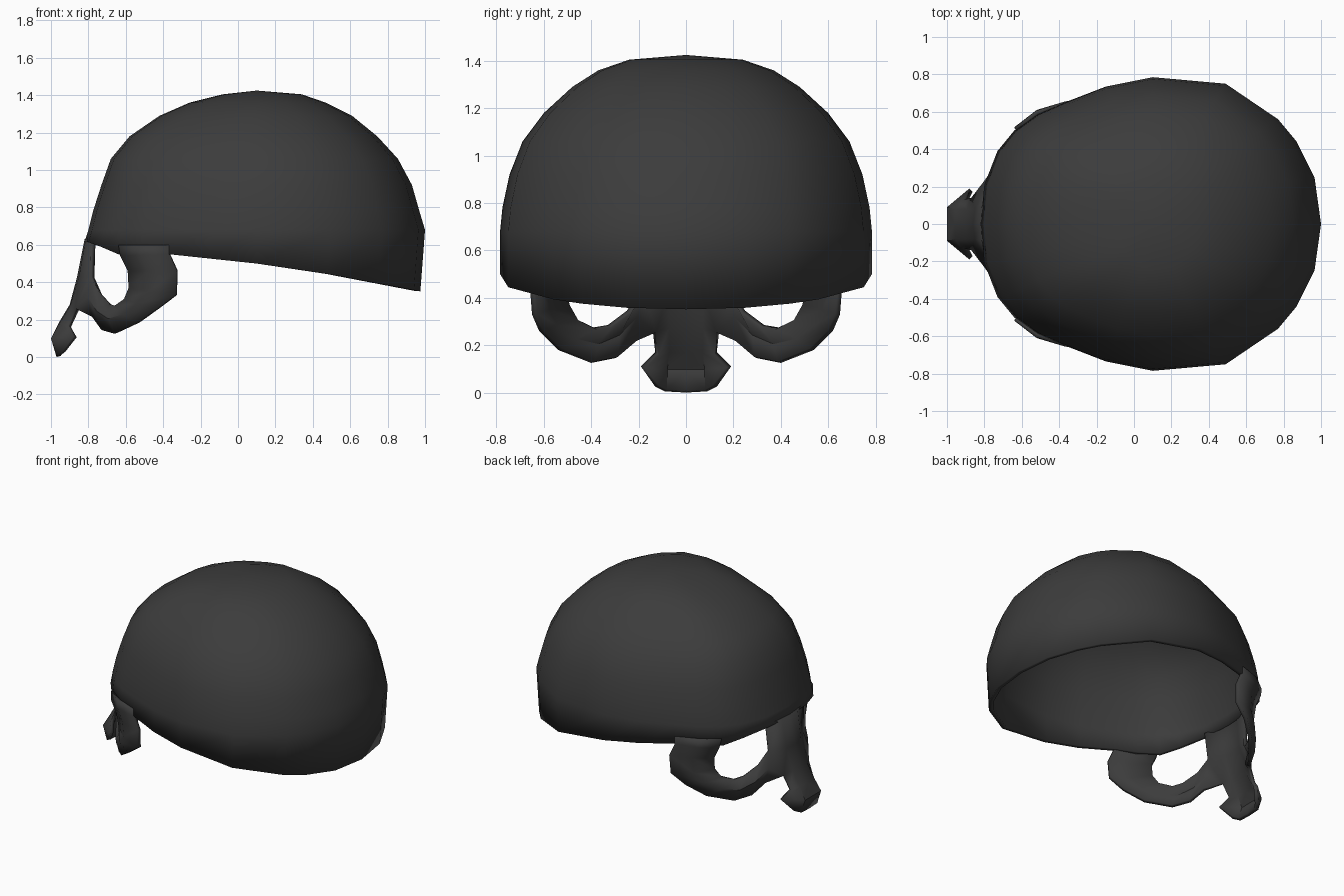
import bpy, math

if "Cube" in bpy.data.objects:
    bpy.data.objects.remove(bpy.data.objects["Cube"])

mat = bpy.data.materials.new("dark_grey")
mat.diffuse_color = (0.045, 0.045, 0.045, 1)
mat.use_nodes = True
mat.node_tree.nodes["Principled BSDF"].inputs["Base Color"].default_value = mat.diffuse_color


class Shell:
    """Collects points (merged when equal) and faces."""
    def __init__(self):
        self.index, self.faces = {}, []

    def face(self, *pts):
        ids = [self.index.setdefault(tuple(p), len(self.index)) for p in pts]
        ids = list(dict.fromkeys(ids))
        if len(ids) > 2:
            self.faces.append(ids)

    def strip(self, low, high):
        for a, b, c, d in zip(low, low[1:], high[1:], high):
            self.face(a, b, c, d)

    def build(self, name, thickness, mirror=False):
        me = bpy.data.meshes.new(name)
        me.from_pydata(list(self.index), [], self.faces)
        me.materials.append(mat)
        ob = bpy.data.objects.new(name, me)
        bpy.context.collection.objects.link(ob)
        bpy.context.view_layer.objects.active = ob
        ob.select_set(True)
        bpy.ops.object.shade_smooth_by_angle(angle=math.radians(35))
        ob.select_set(False)
        if mirror:
            m = ob.modifiers.new("mirror", 'MIRROR')
            m.use_axis = (False, True, False)
        s = ob.modifiers.new("thickness", 'SOLIDIFY')
        s.thickness, s.offset = thickness, -1
        s.use_even_offset = True
        return ob


def rim_z(x):
    # height of the dome's lower edge along x
    line = [(-.83, .62), (-.78, .61), (-.64, .55), (-.37, .55), (.1, .5), (.45, .45), (1.01, .345)]
    for (x0, z0), (x1, z1) in zip(line, line[1:]):
        if x <= x1:
            return z0 + (z1 - z0) * (x - x0) / (x1 - x0)


# dome: plan outline scaled at each level
half = [(1, 0), (.965, .25), (.87, .44), (.77, .56), (.49, .75), (.1, .785), (-.15, .735),
        (-.37, .65), (-.52, .585), (-.64, .5), (-.73, .39), (-.8, .21), (-.82, 0)]
plan = half + [(x, -y) for x, y in half[-2:0:-1]]
plan.append(plan[0])


def ring(front, back, width, z=None):
    pts = []
    for px, py in plan:
        k = (back - .1) / .9 if px > .1 else (.1 - front) / .92
        x = .1 + (px - .1) * k
        pts.append((x, py * width / .785, rim_z(x) if z is None else z))
    return pts


levels = [(.68, -.80, 1.0, .785), (.78, -.775, .97, .775), (.92, -.73, .93, .745),
          (1.06, -.68, .855, .69), (1.18, -.58, .745, .60), (1.29, -.42, .61, .48),
          (1.36, -.26, .47, .37), (1.405, -.08, .34, .24)]
rings = [ring(-.82, .975, .785)] + [ring(f, b, w, z) for z, f, b, w in levels]
dome = Shell()
for lo, hi in zip(rings, rings[1:]):
    dome.strip(lo, hi)
dome.strip(rings[-1], [(.1, 0, 1.425)] * len(plan))
dome.build("helmet_dome", .03)

# face guard: loop under each eye, then the nose piece
guard = Shell()
inner = [(-.64, .515, .6), (-.63, .525, .54), (-.59, .525, .46), (-.585, .51, .37), (-.61, .47, .31),
         (-.66, .39, .275), (-.69, .33, .285), (-.74, .25, .345), (-.79, .19, .43), (-.79, .19, .43)]
outer = [(-.37, .655, .6), (-.37, .655, .55), (-.33, .66, .46), (-.335, .65, .33), (-.43, .62, .26),
         (-.54, .54, .18), (-.66, .40, .125), (-.73, .30, .145), (-.78, .22, .215), (-.87, .14, .26)]
mid = [tuple((a + b) / 2 + o for a, b, o in zip(p, q, (-.02, .02, 0))) for p, q in zip(inner, outer)]
mid[-1] = inner[-1]
guard.strip(outer, mid)
guard.strip(mid, inner)

nose = [[(-.785, .21, .63), (-.815, .09, .63), (-.82, 0, .63)],
        [(-.79, .19, .43), (-.85, .08, .43), (-.86, 0, .43)],
        [(-.87, .14, .26), (-.895, .08, .28), (-.9, 0, .28)],
        [(-.91, .13, .17), (-.955, .08, .18), (-.96, 0, .18)],
        [(-.88, .19, .11), (-1, .09, .1), (-1, 0, .1)],
        [(-.94, .13, .025), (-.97, .09, .005), (-.97, 0, 0)]]
for hi, lo in zip(nose, nose[1:]):
    guard.strip(lo, hi)
guard.build("face_guard", .025, mirror=True)
